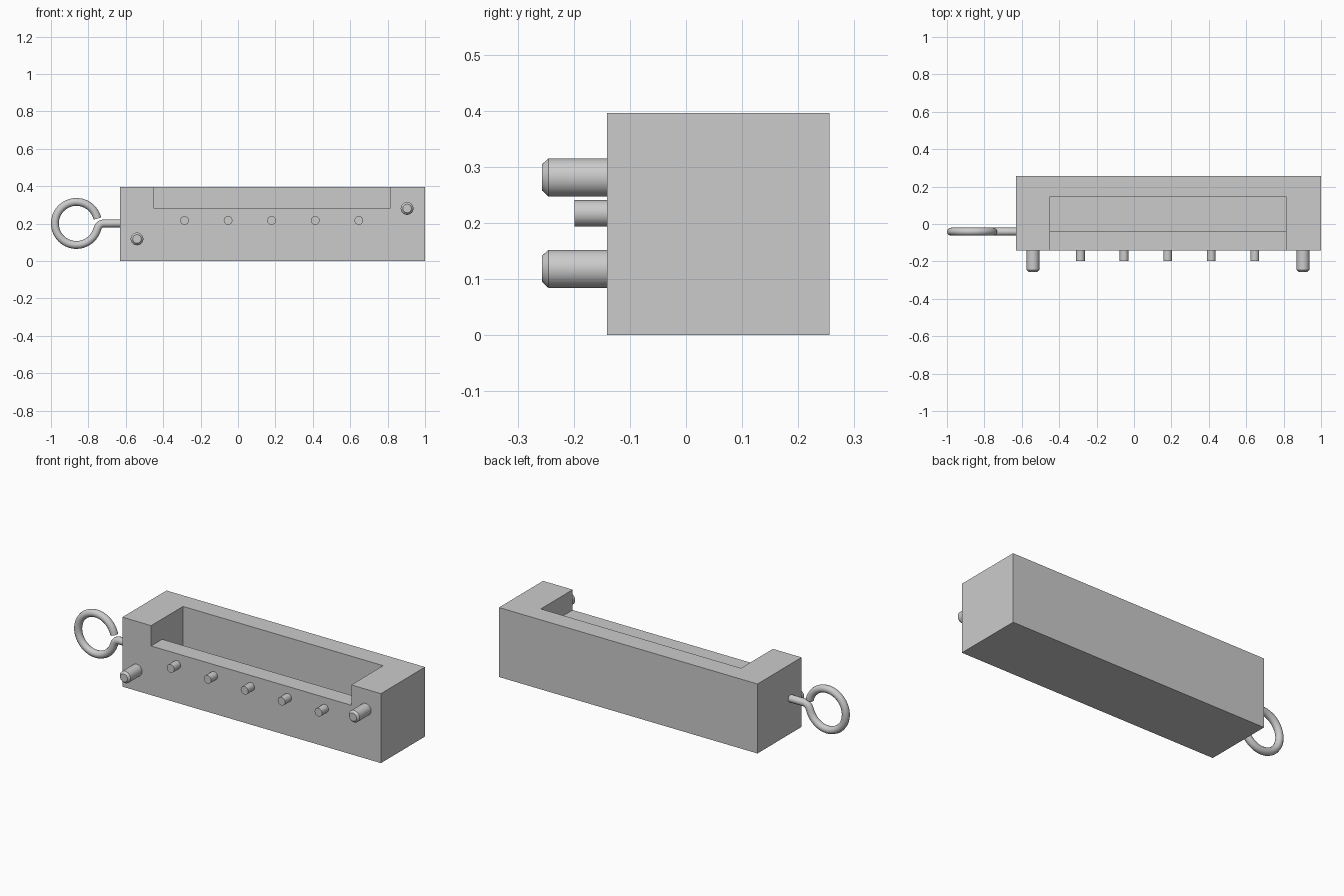
import bpy
import bmesh
from math import cos, sin, radians, pi
from mathutils import Vector

if "Cube" in bpy.data.objects:
    bpy.data.objects.remove(bpy.data.objects["Cube"], do_unlink=True)

grey = bpy.data.materials.new("plain grey")
grey.use_nodes = True
grey.diffuse_color = (0.6, 0.6, 0.6, 1)
grey.node_tree.nodes["Principled BSDF"].inputs["Base Color"].default_value = (0.6, 0.6, 0.6, 1)


def add_mesh(name, bm):
    bmesh.ops.recalc_face_normals(bm, faces=bm.faces)
    mesh = bpy.data.meshes.new(name)
    bm.to_mesh(mesh)
    bm.free()
    mesh.materials.append(grey)
    obj = bpy.data.objects.new(name, mesh)
    bpy.context.collection.objects.link(obj)
    return obj


def select_only(obj):
    bpy.ops.object.select_all(action='DESELECT')
    obj.select_set(True)
    bpy.context.view_layer.objects.active = obj


def extrude_x(name, profile, x0, x1):
    """Extrude a (y, z) outline from x0 to x1."""
    bm = bmesh.new()
    face = bm.faces.new([bm.verts.new((x0, y, z)) for y, z in profile])
    new = bmesh.ops.extrude_face_region(bm, geom=[face])["geom"]
    verts = [v for v in new if isinstance(v, bmesh.types.BMVert)]
    bmesh.ops.translate(bm, verts=verts, vec=(x1 - x0, 0, 0))
    return add_mesh(name, bm)


def pin(name, x, z, profile, sides):
    """Turn a (radius, y) profile around an axis along y."""
    bm = bmesh.new()
    verts = [bm.verts.new((x + r, y, z)) for r, y in profile]
    edges = [bm.edges.new(pair) for pair in zip(verts, verts[1:])]
    bmesh.ops.spin(bm, geom=verts + edges, cent=(x, 0, z), axis=(0, 1, 0),
                   angle=2 * pi, steps=sides)
    bmesh.ops.remove_doubles(bm, verts=bm.verts, dist=0.0005)
    obj = add_mesh(name, bm)
    select_only(obj)
    bpy.ops.object.shade_smooth_by_angle(angle=radians(30))


FRONT, BACK, TOP = -0.141, 0.256, 0.396

# Block with a deep pocket and a lowered front wall
block = extrude_x("block", [(FRONT, 0), (BACK, 0), (BACK, TOP), (FRONT, TOP)], -0.63, 1.0)
cutter = extrude_x("pocket_cutter", [(-0.041, 0.1), (0.146, 0.1), (0.146, 0.5),
                                     (-0.3, 0.5), (-0.3, 0.28), (-0.041, 0.28)], -0.449, 0.813)
cutter.hide_render = True
cut = block.modifiers.new("pocket", 'BOOLEAN')
cut.operation = 'DIFFERENCE'
cut.solver = 'EXACT'
cut.object = cutter
select_only(block)
bpy.ops.object.modifier_apply(modifier=cut.name)
bpy.data.objects.remove(cutter, do_unlink=True)

# Chamfered locating pegs at opposite corners
peg = [(0, FRONT + 0.02), (0.034, FRONT + 0.02), (0.034, -0.245), (0.023, -0.257), (0, -0.257)]
pin("right_peg", -0.54, 0.118, peg, 32)
pin("left_peg", 0.904, 0.281, peg, 32)

# Row of small contact pins
contact = [(0, FRONT + 0.02), (0.0235, FRONT + 0.02), (0.0235, -0.199), (0, -0.199)]
for i in range(5):
    pin(f"contact_pin_{i + 1}", -0.286 + 0.233 * i, 0.217, contact, 16)

# Screw eye: straight shank bending into an open ring
RING_X, RING_Z, RING_R = -0.864, 0.201, 0.115
path = [(-0.6, 0.201), (-0.722, 0.201), (-0.736, 0.196), (-0.747, 0.184)]
for i in range(49):
    a = radians(-20 - 327 * i / 48)
    path.append((RING_X + RING_R * cos(a), RING_Z + RING_R * sin(a)))
curve = bpy.data.curves.new("screw_eye", 'CURVE')
curve.dimensions = '3D'
curve.bevel_depth = 0.021
curve.bevel_resolution = 4
curve.use_fill_caps = True
spline = curve.splines.new('POLY')
spline.points.add(len(path) - 1)
for point, (x, z) in zip(spline.points, path):
    point.co = (x, -0.041, z, 1)
curve.materials.append(grey)
screw_eye = bpy.data.objects.new("screw_eye", curve)
bpy.context.collection.objects.link(screw_eye)
select_only(screw_eye)
bpy.ops.object.convert(target='MESH')
bpy.ops.object.shade_smooth_by_angle(angle=radians(40))
